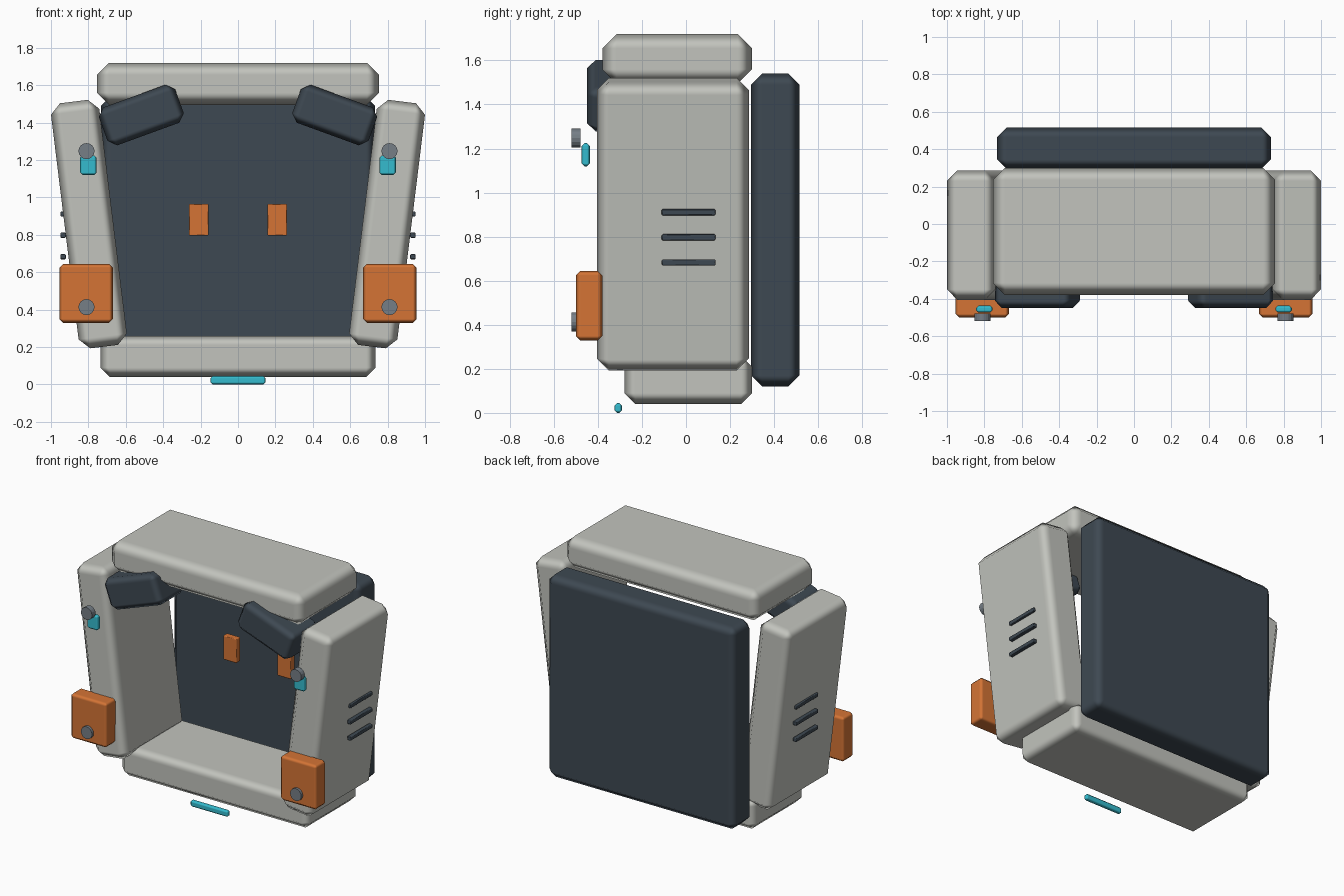
import bpy, bmesh
from math import radians
from mathutils import Matrix, Vector

if "Cube" in bpy.data.objects:
    bpy.data.objects.remove(bpy.data.objects["Cube"], do_unlink=True)


def material(name, rgb):
    mat = bpy.data.materials.new(name)
    mat.use_nodes = True
    color = (*rgb, 1)
    mat.diffuse_color = color
    mat.node_tree.nodes["Principled BSDF"].inputs["Base Color"].default_value = color
    return mat


SHELL = material("light_grey_shell", (0.54, 0.55, 0.51))
DARK = material("dark_slate", (0.048, 0.066, 0.085))
ORANGE = material("orange", (0.66, 0.175, 0.036))
CYAN = material("cyan_light", (0.035, 0.50, 0.62))
STEEL = material("steel_grey", (0.18, 0.21, 0.24))


def finish(name, bm, center, mat, tilt=0):
    mesh = bpy.data.meshes.new(name)
    bm.to_mesh(mesh)
    bm.free()
    mesh.materials.append(mat)
    obj = bpy.data.objects.new(name, mesh)
    bpy.context.collection.objects.link(obj)
    obj.location = center
    obj.rotation_euler.y = radians(tilt)
    return obj


def block(name, center, size, mat, bevel, tilt=0):
    """Box with softly shaded chamfers, tilted about the y axis."""
    bm = bmesh.new()
    bmesh.ops.create_cube(bm, size=1, matrix=Matrix.Diagonal((*size, 1)))
    for face in bm.faces:
        face.smooth = True
    obj = finish(name, bm, center, mat, tilt)
    mod = obj.modifiers.new("chamfer", "BEVEL")
    mod.width = bevel
    mod.segments = 1
    mod.harden_normals = True
    return obj


def bolt(name, center, radius, depth):
    """Round bolt head pointing to the front."""
    bm = bmesh.new()
    bmesh.ops.create_cone(bm, cap_ends=True, segments=16, radius1=radius, radius2=radius,
                          depth=depth, matrix=Matrix.Rotation(radians(90), 4, "X"))
    return finish(name, bm, center, STEEL)


# Main frame and backpack panel
block("top_pad", (0, -0.04, 1.607), (1.51, 0.68, 0.225), SHELL, 0.065)
block("bottom_pad", (0, 0.01, 0.15), (1.47, 0.58, 0.22), SHELL, 0.05)
block("back_panel", (0, 0.405, 0.83), (1.465, 0.22, 1.42), DARK, 0.05)
block("lower_light_strip", (0, -0.308, 0.022), (0.295, 0.035, 0.044), CYAN, 0.012)

# Mirrored parts
for side, s in (("left", 1), ("right", -1)):
    block(f"{side}_side_panel", (s * 0.797, -0.06, 0.857), (0.26, 0.69, 1.32), SHELL, 0.055, s * 7)
    block(f"{side}_shoulder_pad", (s * 0.517, -0.30, 1.44), (0.434, 0.30, 0.216), DARK, 0.04, s * 20)
    block(f"{side}_clamp", (s * 0.812, -0.44, 0.487), (0.285, 0.12, 0.315), ORANGE, 0.02)
    block(f"{side}_chest_light", (s * 0.80, -0.455, 1.172), (0.088, 0.038, 0.105), CYAN, 0.013)
    block(f"{side}_back_tab", (s * 0.21, 0.23, 0.88), (0.106, 0.045, 0.17), ORANGE, 0.006)
    for label, z in (("upper", 1.247), ("lower", 0.413)):
        bolt(f"{side}_{label}_bolt", (s * 0.81, -0.499, z), 0.043, 0.04)
    for i in range(3):
        block(f"{side}_vent_slot_{i + 1}", (s * 0.935, 0.012, 0.683 + i * 0.114),
              (0.03, 0.245, 0.028), DARK, 0.005)
